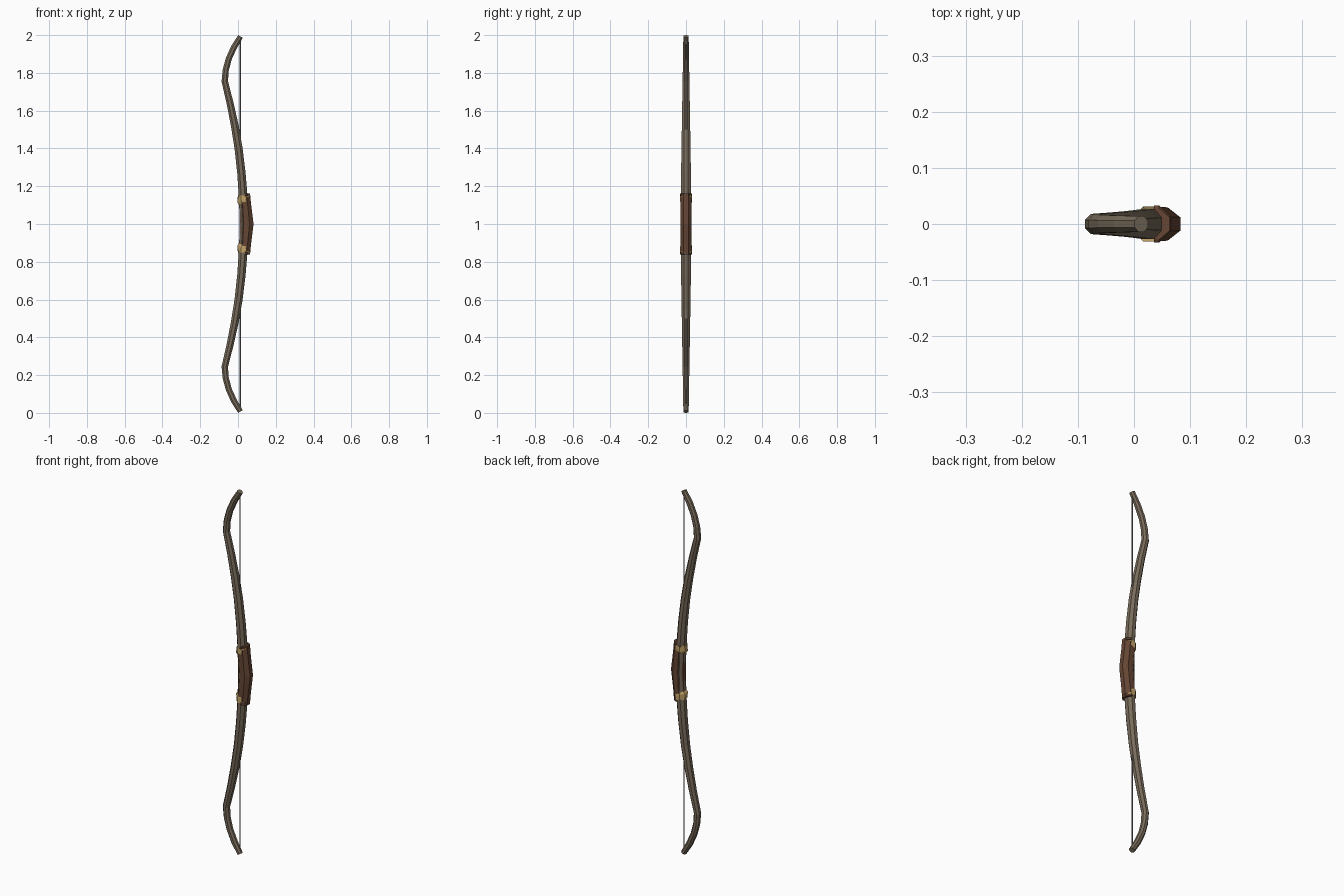
import bpy, bmesh, math
from mathutils import Vector

if "Cube" in bpy.data.objects:
    bpy.data.objects.remove(bpy.data.objects["Cube"])


def material(name, rgb):
    m = bpy.data.materials.new(name)
    m.diffuse_color = (*rgb, 1)
    m.use_nodes = True
    m.node_tree.nodes["Principled BSDF"].inputs["Base Color"].default_value = m.diffuse_color
    return m


WOOD = material("wood", (0.19, 0.15, 0.105))
LEATHER = material("leather", (0.13, 0.06, 0.034))
GOLD = material("gold", (0.55, 0.37, 0.14))
CORD = material("cord", (0.2, 0.18, 0.16))


def loft(name, rings, mat):
    bm = bmesh.new()
    loops = [[bm.verts.new(p) for p in ring] for ring in rings]
    n = len(loops[0])
    for a, b in zip(loops, loops[1:]):
        for i in range(n):
            j = (i + 1) % n
            bm.faces.new((a[i], a[j], b[j], b[i]))
    bm.faces.new(loops[0])
    bm.faces.new(loops[-1])
    bmesh.ops.recalc_face_normals(bm, faces=bm.faces)
    me = bpy.data.meshes.new(name)
    bm.to_mesh(me)
    bm.free()
    me.materials.append(mat)
    ob = bpy.data.objects.new(name, me)
    bpy.context.collection.objects.link(ob)
    return ob


def octagon(x, z, rx, ry, slope=0.0, zig=0.0, n=8):
    # flat sides face +x and -x; slope tilts the ring, zig makes a jagged edge
    ring = []
    k = 1 / math.cos(math.pi / n)
    for i in range(n):
        a = 2 * math.pi * (i + 0.5) / n
        dx = rx * k * math.cos(a)
        ring.append(Vector((x + dx, ry * k * math.sin(a),
                            z + slope * dx + (zig if i % 2 else -zig))))
    return ring


def flip(rings):
    return [[Vector((p.x, p.y, 2 - p.z)) for p in r] for r in rings]


# limb: x, z, half depth, half width, ring tilt
limb = [
    (0.032, 1.0, 0.022, 0.027, 0), (0.027, 1.15, 0.023, 0.027, 0.1),
    (0.018, 1.27, 0.022, 0.026, 0.12), (0.003, 1.4, 0.021, 0.024, 0.15),
    (-0.017, 1.52, 0.020, 0.022, 0.18), (-0.042, 1.64, 0.018, 0.020, 0.21),
    (-0.070, 1.755, 0.017, 0.018, 0.05), (-0.065, 1.815, 0.016, 0.017, -0.2),
    (-0.049, 1.875, 0.015, 0.016, -0.33), (-0.022, 1.935, 0.0145, 0.015, -0.48),
    (0.013, 1.993, 0.012, 0.014, -0.55),
]
upper = [octagon(*s) for s in limb]
loft("upper_limb", upper, WOOD)
loft("lower_limb", flip(upper), WOOD)

# leather grip, open edge rising towards the outer side
half = [
    octagon(0.0455, 1.0, 0.037, 0.029),
    octagon(0.042, 1.05, 0.034, 0.030),
    octagon(0.038, 1.10, 0.031, 0.030, 0.2),
    octagon(0.034, 1.135, 0.031, 0.030, 0.5),
]
loft("grip", flip(half)[:0:-1] + half, LEATHER)

# gold collars with jagged edges
collar = [
    octagon(0.034, 1.112, 0.029, 0.029, 0.3),
    octagon(0.030, 1.125, 0.032, 0.031, 0.3, 0.004),
    octagon(0.029, 1.150, 0.030, 0.031, 0.1, 0.006),
    octagon(0.028, 1.147, 0.024, 0.027, 0.1, 0.003),
]
loft("upper_collar", collar, GOLD)
loft("lower_collar", flip(collar), GOLD)

# thin rims at the grip ends
rim = [octagon(0.031, z, 0.033, r, 0.05) for z, r in
       ((1.149, 0.031), (1.152, 0.033), (1.158, 0.033), (1.161, 0.028))]
for name, r in (("upper_rim", rim), ("lower_rim", flip(rim))):
    # rim covers only the outer half of the collar
    for ring in r:
        for p in ring:
            p.x = max(p.x, 0.036)
    loft(name, r, LEATHER)

# bowstring
loft("bowstring", [octagon(0.012, z, 0.003, 0.003, n=6) for z in (0.02, 1.98)], CORD)
